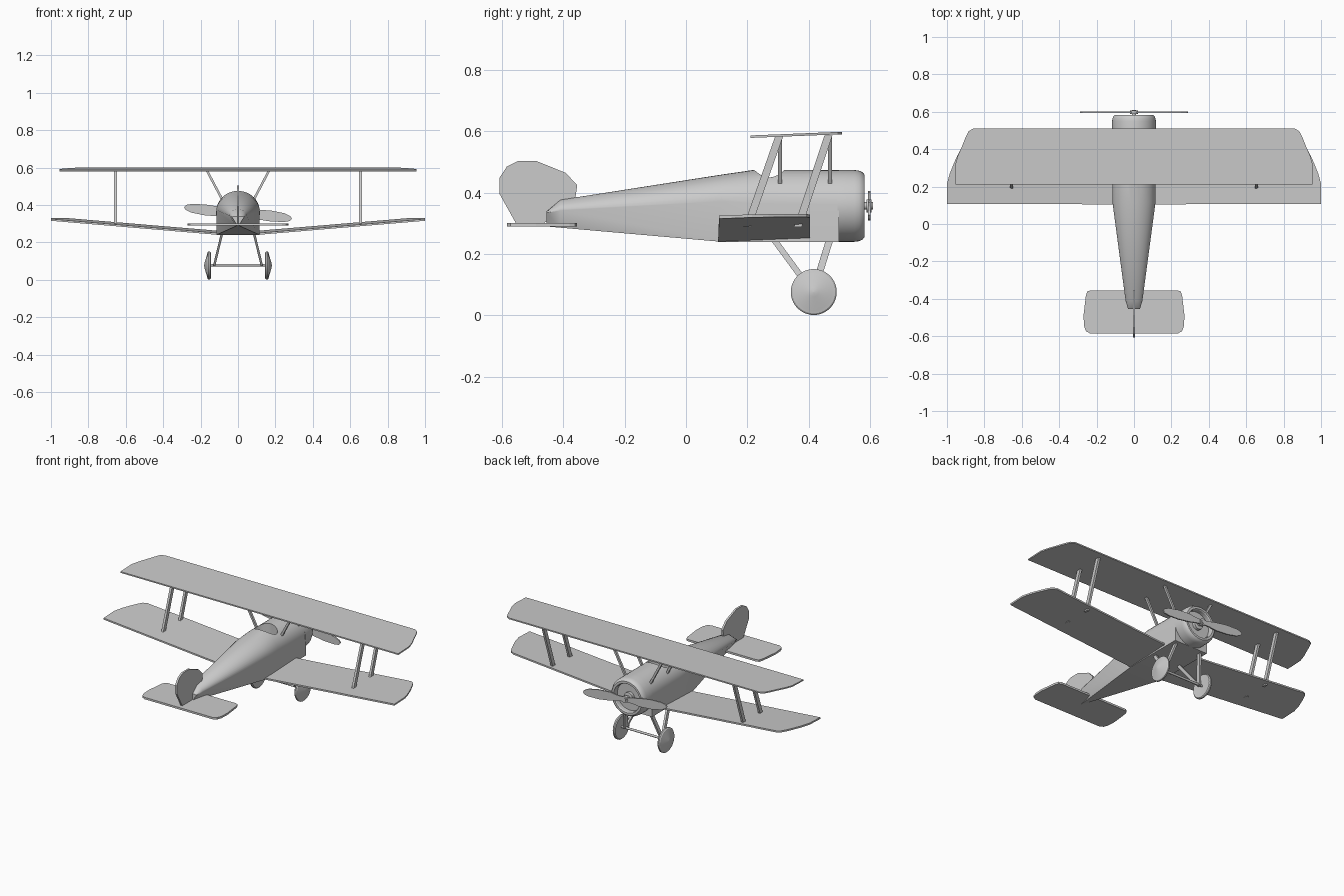
import bpy, bmesh, math
from mathutils import Vector

if "Cube" in bpy.data.objects:
    bpy.data.objects.remove(bpy.data.objects["Cube"])

grey = bpy.data.materials.new("plain grey")
grey.diffuse_color = (0.6, 0.6, 0.6, 1)
grey.use_nodes = True
grey.node_tree.nodes["Principled BSDF"].inputs["Base Color"].default_value = grey.diffuse_color


def make(name, verts, faces, smooth=False):
    me = bpy.data.meshes.new(name)
    me.from_pydata([tuple(v) for v in verts], [], faces)
    bm = bmesh.new()
    bm.from_mesh(me)
    bmesh.ops.remove_doubles(bm, verts=bm.verts, dist=1e-5)
    bmesh.ops.recalc_face_normals(bm, faces=bm.faces)
    bm.to_mesh(me)
    bm.free()
    me.materials.append(grey)
    ob = bpy.data.objects.new(name, me)
    bpy.context.collection.objects.link(ob)
    if smooth:
        shade(ob)
    return ob


def shade(ob):
    bpy.ops.object.select_all(action='DESELECT')
    bpy.context.view_layer.objects.active = ob
    ob.select_set(True)
    bpy.ops.object.shade_smooth_by_angle(angle=math.radians(32))


def loft(name, rings, smooth=False):
    """Skin a list of closed rings and cap both ends."""
    n = len(rings[0])
    verts = [p for r in rings for p in r]
    faces = [(k * n + i, k * n + (i + 1) % n, (k + 1) * n + (i + 1) % n, (k + 1) * n + i)
             for k in range(len(rings) - 1) for i in range(n)]
    faces += [tuple(range(n)), tuple(range(len(verts) - n, len(verts)))]
    return make(name, verts, faces, smooth)


def plate(name, outline, place, offset):
    """Flat outline placed in space and thickened along offset."""
    a = [Vector(place(*p)) for p in outline]
    return loft(name, [a, [p + Vector(offset) for p in a]])


def lathe(name, profile, place, n=40):
    """Spin (radius, along) points; place maps (u, v, along) to space."""
    rings = [[place(r * math.cos(2 * math.pi * i / n), r * math.sin(2 * math.pi * i / n), h)
              for i in range(n)] for r, h in profile]
    return loft(name, rings, True)


def strut(name, a, b, wx, wy):
    ring = lambda p: [(p[0] + sx * wx / 2, p[1] + sy * wy / 2, p[2])
                      for sx, sy in ((-1, -1), (1, -1), (1, 1), (-1, 1))]
    return loft(name, [ring(a), ring(b)])


def mirrored(half):
    return half + [(-x, y) for x, y in reversed(half)]


# Fuselage: flat sides and floor, arched top
def section(y, w, floor_w, floor, shoulder, top):
    arch = [(w * math.cos(math.pi * i / 20), y, shoulder + (top - shoulder) * math.sin(math.pi * i / 20))
            for i in range(21)]
    return arch + [(-floor_w, y, floor), (floor_w, y, floor)]


fuselage = loft("fuselage", [
    section(0.5, 0.116, 0.116, 0.24, 0.36, 0.474),
    section(0.225, 0.116, 0.116, 0.24, 0.365, 0.475),
    section(0.115, 0.115, 0.115, 0.24, 0.372, 0.459),
    section(-0.41, 0.045, 0.012, 0.286, 0.342, 0.377),
    section(-0.455, 0.032, 0.004, 0.29, 0.335, 0.339)])

# Cockpit opening
cutter = lathe("cockpit_cutter", [(1, 0.35), (1, 0.6)],
               lambda u, v, h: (0.073 * u, 0.272 + 0.05 * v, h), 32)
cutter.hide_render = True
mod = fuselage.modifiers.new("cockpit", 'BOOLEAN')
mod.operation = 'DIFFERENCE'
mod.solver = 'EXACT'
mod.object = cutter
bpy.context.view_layer.objects.active = fuselage
bpy.ops.object.modifier_apply(modifier="cockpit")
bpy.data.objects.remove(cutter)
shade(fuselage)

# Engine cowling with recessed face, shaft and hub
nose = lambda u, v, h: (u, h, 0.357 + v)
lathe("engine_cowling", [(0.117, 0.495), (0.117, 0.55), (0.115, 0.565), (0.11, 0.576), (0.103, 0.582),
                         (0.09, 0.582), (0.086, 0.576), (0.086, 0.55), (0.0005, 0.55)], nose, 48)
lathe("propeller_shaft", [(0.03, 0.545), (0.03, 0.568), (0.012, 0.57), (0.012, 0.61)], nose, 20)
lathe("propeller_hub", [(0.021, 0.589), (0.021, 0.606)], nose, 20)

# Propeller
blade = [(0, 0.013), (0.05, 0.018), (0.1, 0.029), (0.18, 0.031), (0.25, 0.024), (0.28, 0.012), (0.29, 0),
         (0.28, -0.014), (0.25, -0.022), (0.18, -0.027), (0.1, -0.023), (0.05, -0.016), (0, -0.013)]
ca, sa = math.cos(math.radians(-6)), math.sin(math.radians(-6))
for side, s in (("left", -1), ("right", 1)):
    plate(side + "_propeller_blade", blade,
          lambda x, z: (s * (x * ca - z * sa), 0.594, 0.357 + s * (x * sa + z * ca)), (0, 0.008, 0))

# Upper wing
upper = [(0.955, 0.21), (0.955, 0.32), (0.94, 0.37), (0.92, 0.415), (0.9, 0.465), (0.885, 0.495), (0.86, 0.51)]
plate("upper_wing", mirrored(upper), lambda x, y: (x, y, 0.579 + 0.04 * (y - 0.21)), (0, 0, 0.008))

# Lower wings with dihedral
lower = [(0.1, 0.105), (1.0, 0.108), (1.0, 0.215), (0.985, 0.27), (0.965, 0.32), (0.945, 0.365),
         (0.93, 0.392), (0.905, 0.405), (0.1, 0.405)]
low_z = lambda x, y: 0.231 + 0.084 * abs(x) + 0.04 * (y - 0.105)
for side, s in (("left", -1), ("right", 1)):
    plate(side + "_lower_wing", lower, lambda x, y: (s * x, y, low_z(x, y)), (0, 0, 0.01))

    # Struts between the wings and above the body
    for part, y0, y1 in (("rear", 0.205, 0.305), ("front", 0.37, 0.465)):
        strut(f"{side}_{part}_wing_strut", (s * 0.655, y0 - 0.005, 0.288), (s * 0.655, y1, 0.587), 0.014, 0.026)
    for part, y in (("rear", 0.307), ("front", 0.47)):
        strut(f"{side}_{part}_body_strut", (s * 0.085, y, 0.43), (s * 0.168, y, 0.587), 0.014, 0.014)

    # Landing gear legs and wheels
    for part, y in (("rear", 0.285), ("front", 0.47)):
        strut(f"{side}_{part}_gear_leg", (s * 0.128, 0.415, 0.073), (s * 0.085, y, 0.25), 0.013, 0.024)
    lathe(side + "_wheel", [(0.0005, 0.15), (0.06, 0.146), (0.07, 0.145), (0.075, 0.15), (0.075, 0.158),
                            (0.07, 0.163), (0.06, 0.165), (0.015, 0.179), (0.0005, 0.181)],
          lambda u, v, h: (s * h, 0.417 + u, 0.076 + v))

lathe("axle", [(0.007, -0.15), (0.007, 0.15)], lambda u, v, h: (h, 0.417 + u, 0.078 + v), 12)

# Tailplane
tail = [(0.235, -0.355), (0.25, -0.362), (0.257, -0.38), (0.27, -0.49), (0.267, -0.545),
        (0.257, -0.573), (0.235, -0.585)]
plate("tailplane", mirrored(tail), lambda x, y: (x, y, 0.29), (0, 0, 0.012))

# Fin and rudder
fin = [(-0.555, 0.3), (-0.608, 0.395), (-0.608, 0.45), (-0.585, 0.485), (-0.55, 0.503), (-0.487, 0.503),
       (-0.393, 0.465), (-0.355, 0.425), (-0.362, 0.375), (-0.4, 0.33), (-0.45, 0.31), (-0.465, 0.3)]
plate("tail_fin", fin, lambda y, z: (-0.006, y, z), (0.012, 0, 0))
